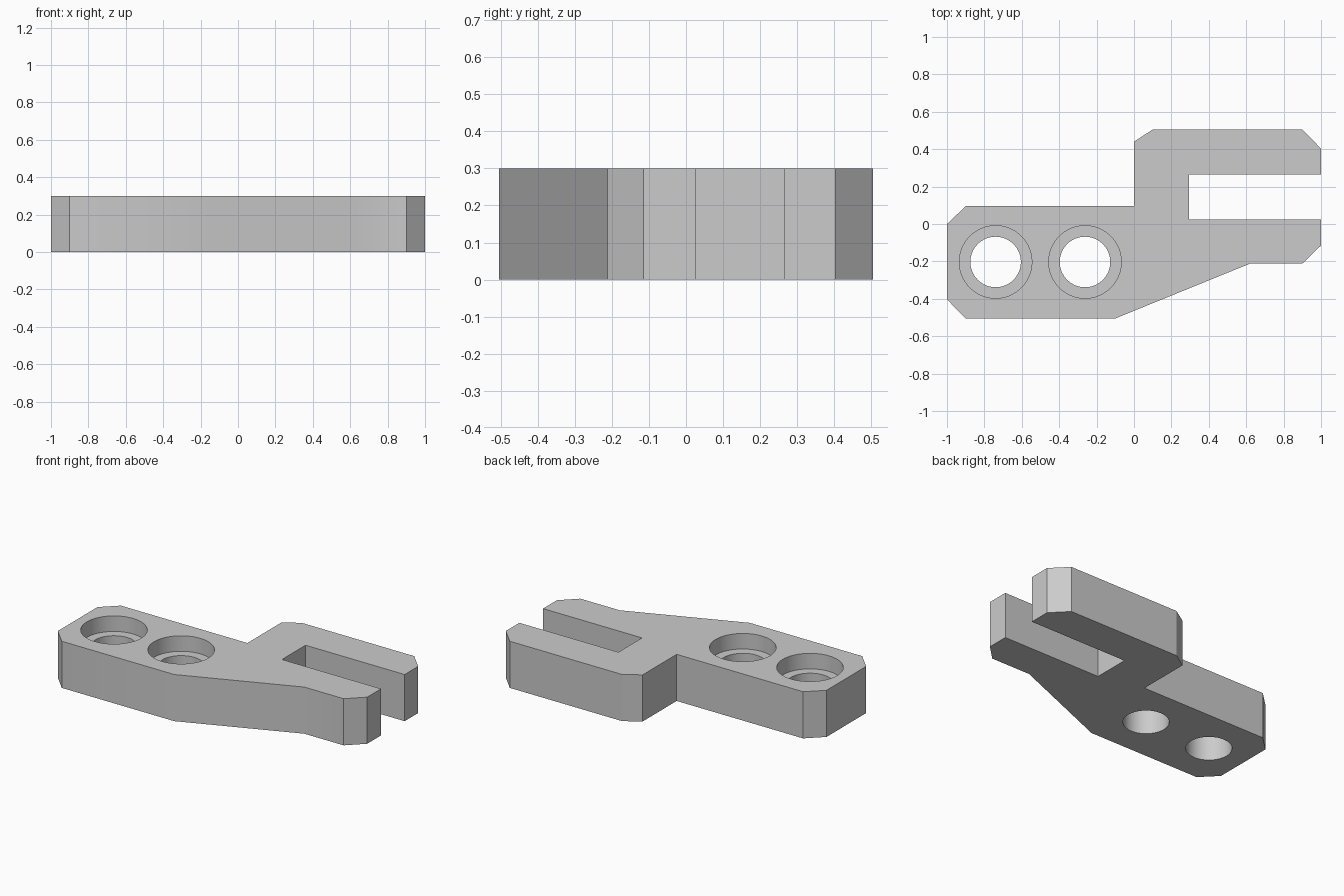
import bpy
import bmesh

cube = bpy.data.objects.get("Cube")
if cube:
    bpy.data.objects.remove(cube, do_unlink=True)

THICKNESS = 0.3
HOLE_Y = -0.203
HOLE_XS = (-0.74, -0.262)

# Single plain grey finish
grey = bpy.data.materials.new("plain grey")
grey.use_nodes = True
colour = (0.6, 0.6, 0.6, 1.0)
grey.diffuse_color = colour
grey.node_tree.nodes["Principled BSDF"].inputs["Base Color"].default_value = colour


def extrude_profile(name, points, height):
    bm = bmesh.new()
    face = bm.faces.new([bm.verts.new((x, y, 0)) for x, y in points])
    side = bmesh.ops.extrude_face_region(bm, geom=[face])["geom"]
    verts = [v for v in side if isinstance(v, bmesh.types.BMVert)]
    bmesh.ops.translate(bm, verts=verts, vec=(0, 0, height))
    bmesh.ops.recalc_face_normals(bm, faces=bm.faces)
    mesh = bpy.data.meshes.new(name)
    bm.to_mesh(mesh)
    bm.free()
    obj = bpy.data.objects.new(name, mesh)
    bpy.context.collection.objects.link(obj)
    mesh.materials.append(grey)
    return obj


def bore(target, x, radius, bottom, top):
    # Cut a round vertical bore and discard the cutter
    bpy.ops.mesh.primitive_cylinder_add(
        vertices=64, radius=radius, depth=top - bottom,
        location=(x, HOLE_Y, (top + bottom) / 2))
    cutter = bpy.context.object
    cutter.hide_render = True
    cutter.data.materials.append(grey)
    mod = target.modifiers.new("bore", 'BOOLEAN')
    mod.operation = 'DIFFERENCE'
    mod.solver = 'EXACT'
    mod.object = cutter
    bpy.context.view_layer.objects.active = target
    bpy.ops.object.modifier_apply(modifier=mod.name)
    bpy.data.objects.remove(cutter, do_unlink=True)


# Offset bracket: mounting pad on the right, slotted fork on the left
outline = [
    (-1, -0.403), (-0.9, -0.505), (-0.1, -0.505), (0.62, -0.212),
    (0.9, -0.212), (1, -0.115), (1, 0.025), (0.295, 0.025),
    (0.295, 0.265), (1, 0.265), (1, 0.403), (0.9, 0.505),
    (0.1, 0.505), (0, 0.44), (0, 0.095), (-0.9, 0.095), (-1, 0),
]
bracket = extrude_profile("forked_bracket", outline, THICKNESS)

# Counterbored screw holes
for x in HOLE_XS:
    bore(bracket, x, 0.135, -0.1, THICKNESS + 0.1)
    bore(bracket, x, 0.194, THICKNESS - 0.1, THICKNESS + 0.1)

# Smooth bores and shallow bends, keep the corners crisp
bpy.ops.object.select_all(action='DESELECT')
bracket.select_set(True)
bpy.context.view_layer.objects.active = bracket
bpy.ops.object.shade_smooth_by_angle(angle=0.52)
